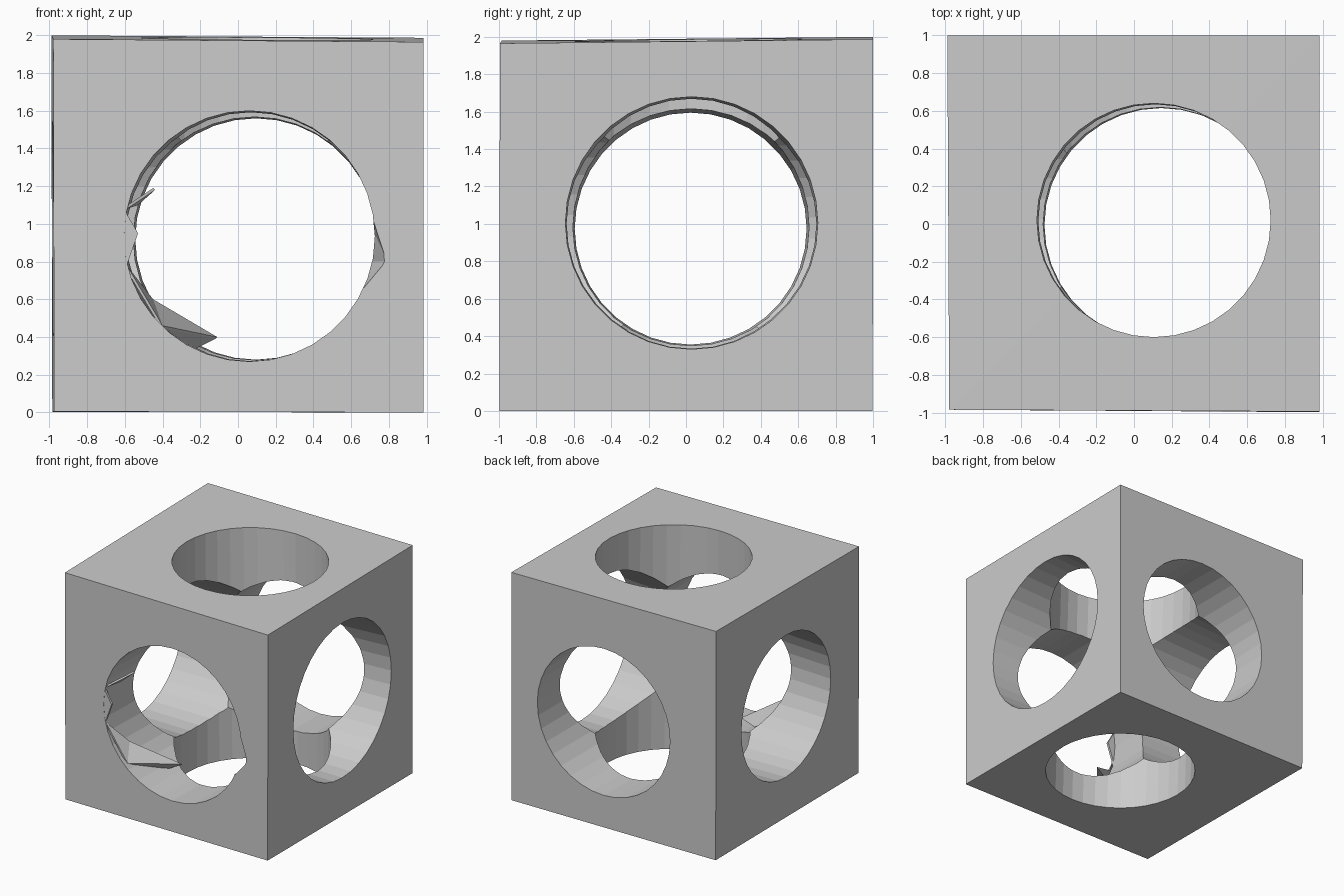
import bpy, bmesh, math
from mathutils import Vector

cube = bpy.data.objects.get("Cube")
if cube:
    bpy.data.objects.remove(cube, do_unlink=True)

grey = bpy.data.materials.new("plain grey")
grey.use_nodes = True
grey.diffuse_color = (0.6, 0.6, 0.6, 1)
grey.node_tree.nodes["Principled BSDF"].inputs["Base Color"].default_value = (0.6, 0.6, 0.6, 1)


def make_object(name, bm):
    bmesh.ops.recalc_face_normals(bm, faces=bm.faces[:])
    mesh = bpy.data.meshes.new(name)
    bm.to_mesh(mesh)
    bm.free()
    mesh.materials.append(grey)
    ob = bpy.data.objects.new(name, mesh)
    bpy.context.collection.objects.link(ob)
    return ob


def hull(name, points):
    """Closed convex solid around a few points."""
    bm = bmesh.new()
    for p in points:
        bm.verts.new(p)
    bmesh.ops.convex_hull(bm, input=bm.verts[:])
    return make_object(name, bm)


def bore(name, axis, start, end, r_start, r_end, sides=36):
    """Slightly tapered, tilted drill running past both of its end points."""
    start, end = Vector(start), Vector(end)
    u, v = [Vector([float(i == k) for i in range(3)]) for k in range(3) if k != axis]
    bm = bmesh.new()
    rings = []
    for t in (-0.1, 1.1):
        centre = start.lerp(end, t)
        r = r_start + (r_end - r_start) * t
        angles = [2 * math.pi * i / sides for i in range(sides)]
        rings.append([bm.verts.new(centre + u * r * math.cos(a) + v * r * math.sin(a))
                      for a in angles])
    for i in range(sides):
        j = (i + 1) % sides
        bm.faces.new((rings[0][i], rings[0][j], rings[1][j], rings[1][i]))
    for ring in rings:
        bm.faces.new(ring)
    return make_object(name, bm)


def cut(target, cutter):
    mod = target.modifiers.new("cut", 'BOOLEAN')
    mod.operation = 'DIFFERENCE'
    mod.solver = 'EXACT'
    mod.object = cutter
    bpy.context.view_layer.objects.active = target
    bpy.ops.object.modifier_apply(modifier=mod.name)
    bpy.data.objects.remove(cutter, do_unlink=True)


def flap(name, points, offset):
    """Thin shard left on a hole's wall."""
    shift = Vector(offset)
    return hull(name, [Vector(p) for p in points] + [Vector(p) + shift for p in points])


# Slightly uneven block
block = hull("block", [
    (0.985, -0.998, 0), (0.985, -0.995, 1.965),
    (0.985, 0.998, 0), (0.985, 1.0, 1.987),
    (-0.975, -0.985, 0.005), (-0.98, -0.985, 1.98),
    (-0.985, 0.998, 0.003), (-0.99, 1.0, 2.0)])

# Three crossing holes
cut(block, bore("side_hole", 0, (0.985, 0.03, 1.005), (-0.985, 0.025, 0.975), 0.675, 0.62))
cut(block, bore("front_hole", 1, (0.06, -0.99, 0.935), (0.095, 1.0, 0.92), 0.665, 0.64))
cut(block, bore("top_hole", 2, (0.105, 0.02, 1.98), (0.145, -0.005, 0), 0.62, 0.62))

# Chip in the front rim
cut(block, hull("rim_chip", [
    (0.71, -1.05, 1.06), (0.795, -1.05, 0.8), (0.67, -1.05, 0.65), (0.6, -1.05, 0.85),
    (0.7, -0.8, 1.0), (0.71, -0.8, 0.8), (0.66, -0.8, 0.7)]))

# Rough shards on the front hole's wall
flap("lower_shard", [(-0.59, -0.98, 0.78), (-0.45, -0.85, 0.6), (-0.4, -0.95, 0.46)],
     (-0.01, 0, -0.01))
flap("lower_shard_tip", [(-0.45, -0.85, 0.6), (-0.11, -0.61, 0.4), (-0.22, -0.63, 0.345),
                         (-0.4, -0.95, 0.46)], (-0.01, 0, -0.01))
flap("upper_shard", [(-0.59, -0.98, 1.08), (-0.44, -0.8, 1.18), (-0.53, -0.85, 1.1)],
     (-0.01, 0, 0.01))
flap("rim_lip", [(-0.605, -0.986, 1.08), (-0.53, -0.986, 0.95), (-0.59, -0.986, 0.78),
                 (-0.62, -0.986, 0.9)], (0, 0.02, 0))
